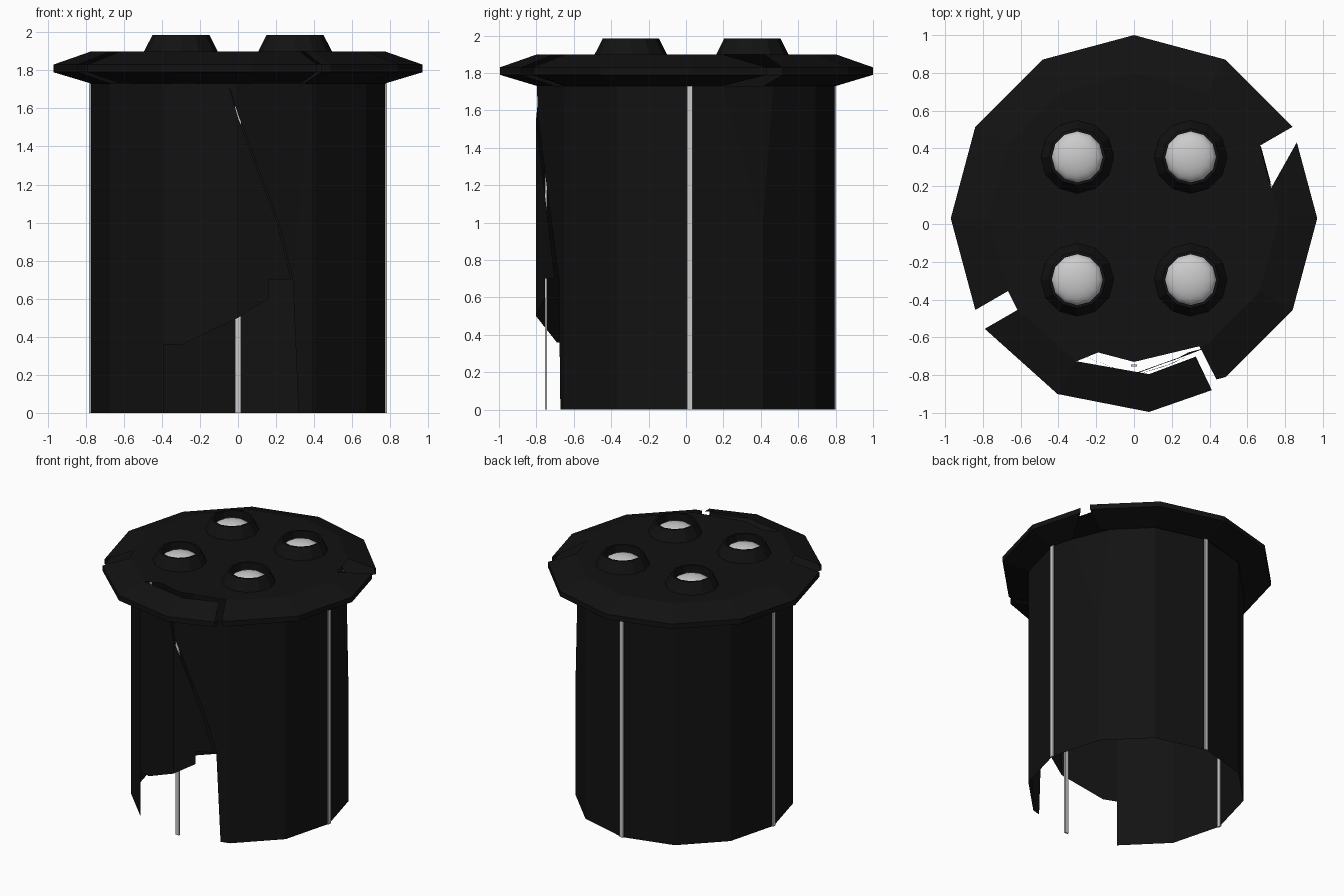
import bpy, bmesh, math
from mathutils import Vector

if "Cube" in bpy.data.objects:
    bpy.data.objects.remove(bpy.data.objects["Cube"])

black = bpy.data.materials.new("black_metal")
black.diffuse_color = (0.006, 0.006, 0.006, 1)
black.use_nodes = True
black.node_tree.nodes["Principled BSDF"].inputs["Base Color"].default_value = black.diffuse_color


def ring_point(u, r, z, cy, dx=0.0, dy=0.0):
    """Point on a 12-sided ring; u counts corners counter-clockwise from +x."""
    k = math.floor(u)
    a, b = (Vector((math.cos(i * math.pi / 6), math.sin(i * math.pi / 6), 0)) for i in (k, k + 1))
    p = a.lerp(b, u - k) * r
    return Vector((p.x + dx, p.y + cy + dy, z))


def make(name, polys, mat=None, smooth=False, fix=True):
    bm = bmesh.new()
    for poly in polys:
        bm.faces.new([bm.verts.new(p) for p in poly])
    bmesh.ops.remove_doubles(bm, verts=bm.verts, dist=0.0004)
    if fix:
        bmesh.ops.recalc_face_normals(bm, faces=bm.faces)
    me = bpy.data.meshes.new(name)
    bm.to_mesh(me)
    bm.free()
    ob = bpy.data.objects.new(name, me)
    bpy.context.collection.objects.link(ob)
    if mat:
        me.materials.append(mat)
    if smooth:
        for f in me.polygons:
            f.use_smooth = True
    return ob


def lathe(name, profile, x, y, n, mat=None, smooth=False):
    polys = []
    for i in range(n):
        a, b = 2 * math.pi * i / n, 2 * math.pi * (i + 1) / n
        for (r0, z0), (r1, z1) in zip(profile, profile[1:]):
            P = lambda r, t, z: Vector((x + r * math.cos(t), y + r * math.sin(t), z))
            quad = [P(r0, a, z0), P(r0, b, z0), P(r1, b, z1)]
            if r1 > 0:
                quad.append(P(r1, a, z1))
            polys.append(quad)
    return make(name, polys, mat, smooth)


R, TOP, CY = 0.777, 1.73, 0.02


def W(u, z, push=0.0):
    return ring_point(u, R, z, CY, 0, -push)


# Thin open tube: the undamaged side panels
make("body_wall", [[W(k, 0), W(k + 1, 0), W(k + 1, TOP), W(k, TOP)]
                   for k in (2, 3, 4, 5, 6, 7, 10, 11)], black)

# Torn front panels, bulging slightly forward
make("torn_front_left", [
    [W(8, .36), W(8.25, .36, .012), W(9, .5, .045), W(9, 1.55, .045), W(8.87, TOP, .04), W(8, TOP)],
    [W(9, .5, .045), W(9.41, .6, .04), W(9.41, .7, .04), W(9.72, .7, .02),
     W(9.53, 1.0, .035), W(9, 1.55, .045)]], black)
make("torn_front_right", [
    [W(9.82, 0), W(10, 0), W(10, TOP), W(9.74, .7)],
    [W(9.74, .7), W(10, TOP), W(9, TOP, .04), W(9, 1.57, .035), W(9.55, 1.0, .02)],
    [W(8.87, TOP, .036), W(9, 1.57, .035), W(9, TOP, .04)]], black)

# Dented corner on the right side
make("dented_side", [
    [W(0, 0), W(1, 0), W(1, .96), W(.45, TOP), W(0, TOP)],
    [W(1, 0), W(2, 0), W(2, TOP), W(1.2, TOP), W(1, .96)],
    [W(1, .96), W(1.2, TOP), W(.45, TOP)]], black)

# Grey seam strips at four corners
for name, x, y, w, d in (("right_strip", R, CY, .012, .03), ("left_strip", -R, CY, .012, .03),
                         ("back_strip", 0, CY + R, .03, .012), ("front_strip", 0, CY - R + .008, .03, .012)):
    bpy.ops.mesh.primitive_cube_add(size=1, location=(x, y, TOP / 2))
    ob = bpy.context.object
    ob.name = name
    ob.scale = (w, d, TOP)

# Cap rim: wedge-shaped ring sections (outer u, inner u, dx, dy)
C = 0.03


def rim(name, stations):
    def section(uo, ui, dx, dy):
        return [ring_point(ui, .77, TOP, C, dx, dy), ring_point(uo, .97, 1.79, C, dx, dy),
                ring_point(uo, .97, 1.83, C, dx, dy), ring_point(ui, .77, 1.9, C, dx, dy)]
    s = [section(*t) for t in stations]
    polys = []
    for a, b in zip(s, s[1:]):
        for i in range(3):
            polys.append([a[i], b[i], b[i + 1], a[i + 1]])
    make(name, polys, black)


rim("cap_rim_back", [(k, k, 0, 0) for k in range(1, 8)])
rim("cap_rim_broken_front", [(7, 7, .05, -.10), (8, 8, .08, -.09), (9, 9, .08, -.055),
                             (9.85, 9.85, 0, -.05)])
rim("cap_rim_right", [(9.9, 9.9, 0, 0), (10, 10, 0, 0), (11, 11, 0, 0), (12, 12, 0, 0),
                      (12.83, 12.42, 0, 0)])

# Cap top plate, following the broken rim edge at the front
edge = [ring_point(u, .77, 1.9, C) for u in (.42, 1, 2, 3, 4, 5, 6, 7)]
edge += [Vector((x, y, 1.9)) for x, y in ((-.617, -.455), (-.305, -.727), (-.19, -.68), (0, -.73))]
edge += [ring_point(u, .77, 1.9, C) for u in (9.9, 10, 11, 12)]
mid = Vector((0, 0, 1.9))
make("cap_top", [[mid, a, b] for a, b in zip(edge, edge[1:] + edge[:1])], black)

# Four lamps: black collar with a recessed pale dome
for x in (-.3, .3):
    for y in (-.295, .355):
        lathe("lamp_collar", [(.193, 1.9), (.15, 1.985), (.135, 1.985), (.135, 1.9)], x, y, 12, black)
        dome = [(.136 * math.cos(t), 1.905 + .06 * math.sin(t))
                for t in (i * math.pi / 12 for i in range(6))] + [(0, 1.965)]
        lathe("lamp_dome", dome, x, y, 12, None, True)
